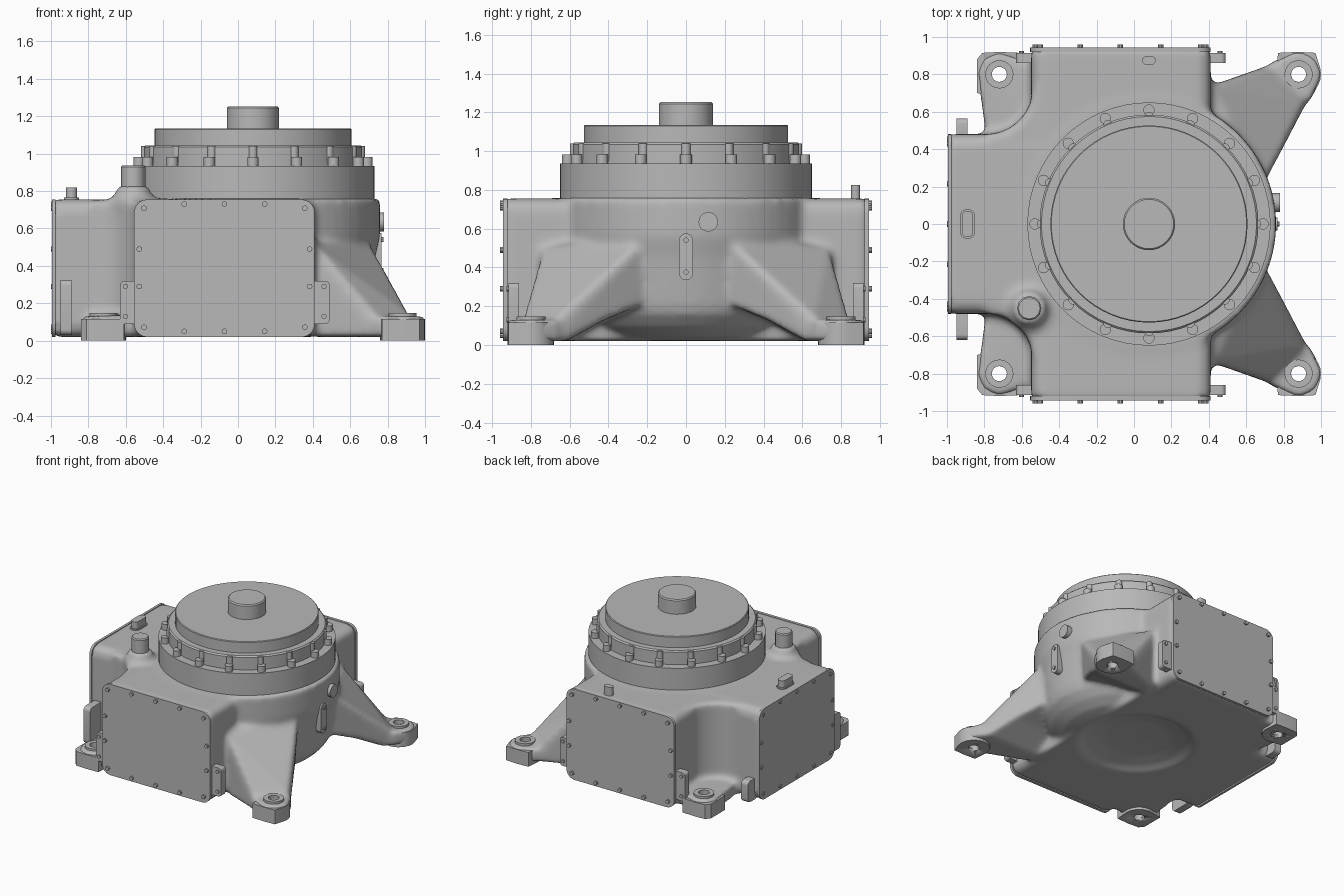
import bpy, bmesh, math

cube = bpy.data.objects.get("Cube")
if cube:
    bpy.data.objects.remove(cube, do_unlink=True)

grey = bpy.data.materials.new("cast_grey")
grey.use_nodes = True
grey.diffuse_color = (0.48, 0.48, 0.48, 1)
grey.node_tree.nodes["Principled BSDF"].inputs["Base Color"].default_value = (0.48, 0.48, 0.48, 1)

CX = 0.08                      # turret axis
COVER_Z = (0.02, 0.755)


def activate(obs):
    bpy.ops.object.select_all(action='DESELECT')
    for o in obs:
        o.select_set(True)
    bpy.context.view_layer.objects.active = obs[0]


def finish(name, bm):
    bmesh.ops.remove_doubles(bm, verts=bm.verts, dist=1e-5)
    bmesh.ops.recalc_face_normals(bm, faces=bm.faces)
    me = bpy.data.meshes.new(name)
    bm.to_mesh(me)
    bm.free()
    me.materials.append(grey)
    ob = bpy.data.objects.new(name, me)
    bpy.context.collection.objects.link(ob)
    activate([ob])
    bpy.ops.object.shade_smooth_by_angle(angle=math.radians(35))
    return ob


def lathe(name, profile, x, y, steps=64):
    bm = bmesh.new()
    vs = [bm.verts.new((x + r, y, z)) for r, z in profile]
    es = [bm.edges.new(p) for p in zip(vs, vs[1:])]
    bmesh.ops.spin(bm, geom=vs + es, cent=(x, y, 0), axis=(0, 0, 1),
                   angle=2 * math.pi, steps=steps)
    return finish(name, bm)


def prism(name, outline, place, d0, d1):
    bm = bmesh.new()
    a = [bm.verts.new(place(u, v, d0)) for u, v in outline]
    b = [bm.verts.new(place(u, v, d1)) for u, v in outline]
    bm.faces.new(a)
    bm.faces.new(b)
    for i in range(len(a)):
        j = (i + 1) % len(a)
        bm.faces.new((a[i], a[j], b[j], b[i]))
    return finish(name, bm)


def hull(name, points):
    bm = bmesh.new()
    for p in points:
        bm.verts.new(p)
    res = bmesh.ops.convex_hull(bm, input=bm.verts)
    inside = [g for g in res["geom_interior"] if isinstance(g, bmesh.types.BMVert)]
    bmesh.ops.delete(bm, geom=inside, context='VERTS')
    return finish(name, bm)


def arc(cx, cy, r, a0, a1, n):
    return [(cx + r * math.cos(math.radians(a0 + (a1 - a0) * i / n)),
             cy + r * math.sin(math.radians(a0 + (a1 - a0) * i / n))) for i in range(n + 1)]


def rounded(u0, u1, v0, v1, r, n=6):
    return (arc(u1 - r, v1 - r, r, 0, 90, n) + arc(u0 + r, v1 - r, r, 90, 180, n)
            + arc(u0 + r, v0 + r, r, 180, 270, n) + arc(u1 - r, v0 + r, r, 270, 360, n))


def along_x(u, v, d): return (d, u, v)
def along_y(u, v, d): return (u, d, v)
def along_z(u, v, d): return (u, v, d)


def disc(name, u, v, r, place, d0, d1, n=16):
    return prism(name, arc(u, v, r, 0, 360 - 360 / n, n - 1), place, d0, d1)


def modify(ob, kind, **settings):
    m = ob.modifiers.new(kind, kind)
    for k, val in settings.items():
        setattr(m, k, val)
    activate([ob])
    bpy.ops.object.modifier_apply(modifier=m.name)


def cut(ob, cutter):
    modify(ob, 'BOOLEAN', operation='DIFFERENCE', solver='EXACT', object=cutter)


# Rough masses of the casting
parts = [
    prism("casting_body", rounded(-0.55, 0.41, 0.02, 0.755, 0.07), along_y, -0.93, 0.93),
    prism("side_box", rounded(-0.48, 0.48, 0.02, 0.755, 0.07), along_x, -0.985, 0.0),
    lathe("drum", [(0, 0.02), (0.6, 0.02), (0.63, 0.25), (0.655, 0.45), (0.68, 0.56),
                   (0.68, 0.76), (0, 0.76)], CX, 0),
    lathe("breather_boss", [(0, 0.7), (0.12, 0.7), (0.12, 0.76), (0.095, 0.785), (0.085, 0.83),
                            (0, 0.83)], -0.56, -0.45, 32),
]
FEET = [(0.88, s * 0.8) for s in (-1, 1)] + [(-0.72, s * 0.8) for s in (-1, 1)]
for s in (-1, 1):
    # concave corners between the boxes
    fill = arc(-0.79, 0.73, 0.25, 0, -90, 12) + [(-0.79, 0.3), (-0.3, 0.3), (-0.3, 0.73)]
    parts.append(prism("corner_fill", [(x, s * y) for x, y in fill], along_z, 0.02, 0.75))
    # long sloping legs ending in flat round feet
    leg = [(0.7, 0.22, 0.54), (0.42, 0.74, 0.5), (0.3, 0.2, 0.54), (0.3, 0.7, 0.54),
           (0.92, 0.66, 0.14), (0.73, 0.84, 0.14), (0.94, 0.68, 0.02), (0.75, 0.86, 0.02),
           (0.68, 0.25, 0.02), (0.42, 0.73, 0.02), (0.3, 0.3, 0.02)]
    parts.append(hull("leg", [(x, s * y, z) for x, y, z in leg]))
    toe = arc(0.88, 0.8, 0.12, 0, 345, 23) + [(0.94, 0.66), (0.73, 0.86)]
    parts.append(hull("leg_toe", [(x, s * y, z) for x, y in toe for z in (0.02, 0.13)]))
    # short feet in the corners
    ring = [(x, y, z) for x, y in arc(-0.72, 0.8, 0.115, 0, 345, 23) for z in (0.02, 0.13)]
    foot = ring + [(-0.79, 0.47, 0.02), (-0.79, 0.47, 0.13), (-0.5, 0.47, 0.15),
                   (-0.5, 0.47, 0.02), (-0.52, 0.85, 0.02), (-0.52, 0.85, 0.14)]
    parts.append(hull("short_foot", [(x, s * y, z) for x, y, z in foot]))

activate(parts)
bpy.ops.object.join()
body = parts[0]

# Fuse, open the arch between the legs, add the rounded belly, soften into a casting
modify(body, 'REMESH', mode='VOXEL', voxel_size=0.016)
arch = prism("arch_cutter", [(-0.68, -0.1), (-0.62, 0.02), (-0.42, 0.13), (-0.25, 0.2),
                             (0.25, 0.2), (0.42, 0.13), (0.62, 0.02), (0.68, -0.1)],
             along_x, 0.42, 1.2)
cut(body, arch)
belly = lathe("belly", [(0, 0.02), (0.36, 0.02), (0.47, 0.045), (0.55, 0.095), (0.61, 0.16),
                        (0.63, 0.25), (0, 0.25)], CX, 0)
activate([body, belly])
bpy.ops.object.join()
modify(body, 'REMESH', mode='VOXEL', voxel_size=0.016)
dish = lathe("dish_cutter", [(0, 0.075), (0.25, 0.07), (0.38, 0.045), (0.45, 0.015),
                             (0.47, -0.1), (0, -0.1)], -0.02, 0)
cut(body, dish)
for c in (arch, dish):
    bpy.data.objects.remove(c, do_unlink=True)
modify(body, 'REMESH', mode='VOXEL', voxel_size=0.016)
modify(body, 'SMOOTH', factor=0.5, iterations=8)

# Foot pads with bolt holes
pads = []
for x, y in FEET:
    s = 1 if y > 0 else -1
    side = 1 if x > 0 else -1
    pts = arc(x, y, 0.12, 0, 345, 23) + [(x - side * 0.11, y + s * 0.115), (x + side * 0.09, y + s * 0.115)]
    if side < 0:
        pts += [(-0.84, s * 0.7), (-0.84, s * 0.88)]
    pads.append(hull("foot_pad", [(px, py, z) for px, py in pts for z in (0, 0.115)]))
    lathe("foot_boss", [(0.04, 0.1), (0.075, 0.1), (0.075, 0.148), (0.04, 0.148), (0.04, 0.1)], x, y, 32)
for (x, y), pad in zip(FEET, pads):
    hole = disc("hole_cutter", x, y, 0.04, along_z, -0.1, 0.4, 24)
    cut(body, hole)
    cut(pad, hole)
    bpy.data.objects.remove(hole, do_unlink=True)
activate([body])
bpy.ops.object.shade_smooth_by_angle(angle=math.radians(50))


# Bolted covers on three sides
def cover(u0, u1, place, d0, d1, tip):
    prism("cover_plate", rounded(u0, u1, *COVER_Z, 0.07), place, d0, d1)
    mid, w, h = (u0 + u1) / 2, (u1 - u0) / 2, 0.34
    spots = [(k * 0.215, j * (h if abs(k) < 2 else h - 0.022)) for k in range(-2, 3) for j in (-1, 1)]
    spots += [(k * (w - 0.027), z) for k in (-1, 1) for z in (-0.1, 0.1)]
    for u, z in spots:
        disc("cover_bolt", mid + u, 0.39 + z, 0.015, place, d0, tip, 10)


for s in (-1, 1):
    cover(-0.555, 0.41, along_y, s * 0.92, s * 0.943, s * 0.96)
cover(-0.48, 0.48, along_x, -0.975, -0.994, -1.0)

# Bracket tabs beside the covers
for s in (-1, 1):
    for x0, x1, bx in ((0.37, 0.49, 0.46), (-0.63, -0.52, -0.602)):
        prism("bracket_tab", rounded(x0, x1, 0.09, 0.32, 0.025), along_y, s * 0.86, s * 0.915)
        for z in (0.13, 0.29):
            disc("tab_bolt", bx, z, 0.014, along_y, s * 0.9, s * 0.925, 10)
prism("right_side_tab", rounded(-0.62, -0.44, 0.03, 0.325, 0.03), along_x, -0.95, -0.89)
prism("rear_side_tab", rounded(0.44, 0.565, 0.03, 0.2, 0.03), along_x, -0.95, -0.89)

# Turret: collar, bolt flange, top disc and hub
lathe("turret_collar", [(0, 0.74), (0.65, 0.74), (0.65, 0.935), (0, 0.935)], CX, 0)
lathe("bolt_flange", [(0, 0.93), (0.585, 0.93), (0.585, 1.035), (0.575, 1.045), (0, 1.045)], CX, 0)
lathe("top_disc", [(0, 1.04), (0.527, 1.04), (0.527, 1.13), (0.522, 1.135), (0, 1.135)], CX, 0)
lathe("hub", [(0, 1.13), (0.14, 1.13), (0.14, 1.243), (0.132, 1.252), (0, 1.252)], CX, 0, 32)
for i in range(16):
    a = math.radians(i * 22.5)
    c, s = math.cos(a), math.sin(a)
    disc("flange_bolt", CX + 0.61 * c, 0.61 * s, 0.03, along_z, 0.93, 0.982)
    disc("flange_rib", CX + 0.575 * c, 0.575 * s, 0.024, along_z, 0.95, 1.04)

# Breather cap and lifting lugs
lathe("breather_cap", [(0, 0.8), (0.065, 0.8), (0.065, 0.93), (0.058, 0.938), (0, 0.938)], -0.56, -0.45, 12)
prism("side_lug", rounded(-0.92, -0.86, -0.07, 0.07, 0.029), along_z, 0.74, 0.82)
prism("side_lug_base", rounded(-0.93, -0.85, -0.08, 0.08, 0.039), along_z, 0.74, 0.765)
prism("rear_lug", rounded(0.045, 0.115, 0.852, 0.897, 0.02), along_z, 0.74, 0.825)

# Sight plate and plug on the drum wall
prism("sight_plate", rounded(-0.036, 0.036, 0.335, 0.575, 0.035), along_x, 0.68, 0.768)
for z in (0.375, 0.54):
    disc("sight_bolt", 0, z, 0.014, along_x, 0.76, 0.778, 10)
disc("drum_plug", 0.115, 0.635, 0.05, along_x, 0.7, 0.78, 24)
